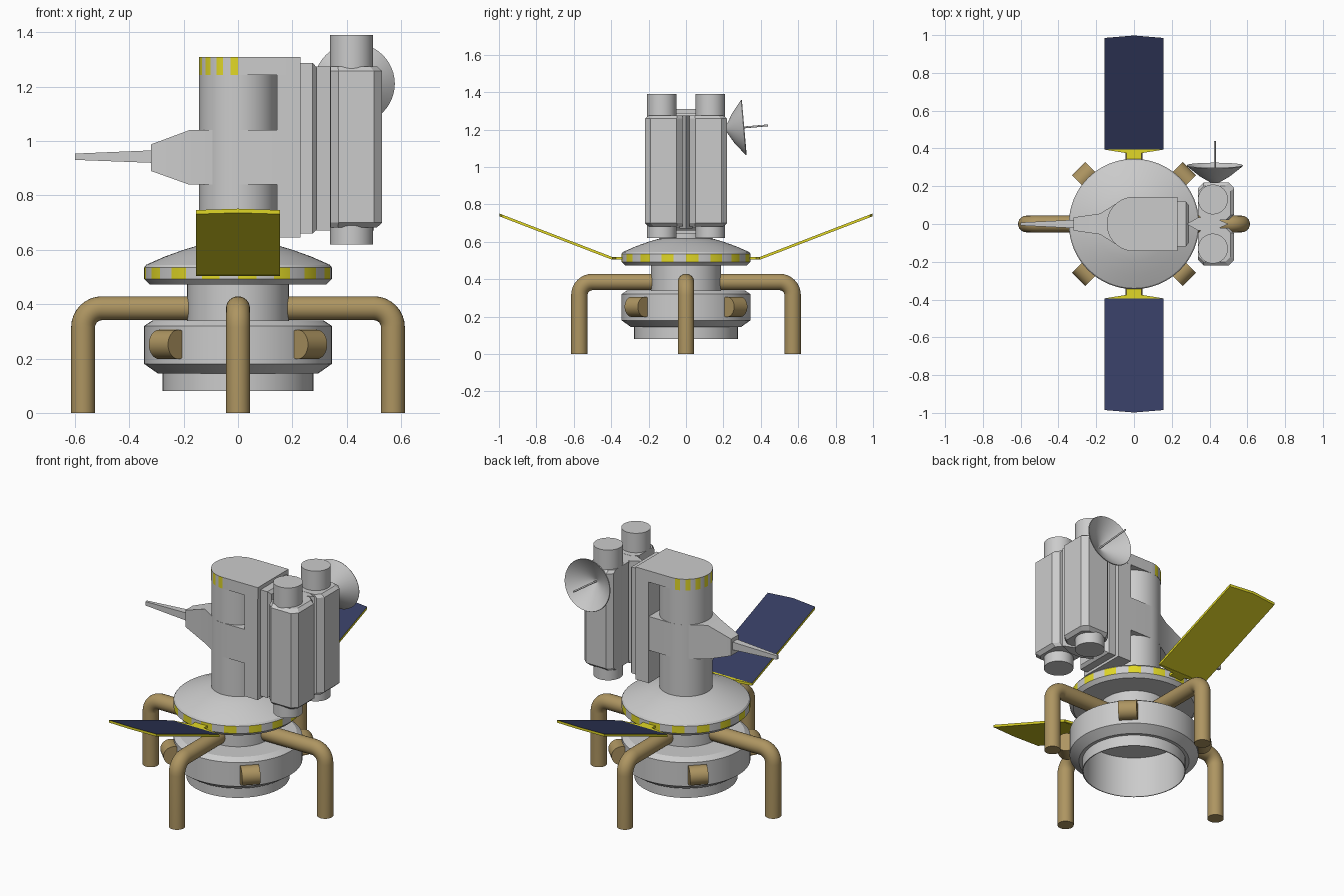
import bpy, bmesh
from math import sin, cos, pi, radians

if "Cube" in bpy.data.objects:
    bpy.data.objects.remove(bpy.data.objects["Cube"])


def material(name, rgb):
    m = bpy.data.materials.new(name)
    m.diffuse_color = (*rgb, 1)
    m.use_nodes = True
    m.node_tree.nodes["Principled BSDF"].inputs["Base Color"].default_value = m.diffuse_color
    return m


GREY = material("grey", (0.55, 0.55, 0.55))
YELLOW = material("yellow", (0.75, 0.68, 0.02))
TAN = material("tan", (0.42, 0.30, 0.12))
BLUE = material("dark_blue", (0.035, 0.045, 0.12))


def loft(name, sections, mats=(GREY,), pick=None, top_mat=0):
    """Skin a list of equal-length point loops and cap both ends."""
    bm = bmesh.new()
    rings = [[bm.verts.new(p) for p in s] for s in sections]
    n = len(rings[0])
    for i in range(len(rings) - 1):
        for j in range(n):
            k = (j + 1) % n
            f = bm.faces.new((rings[i][j], rings[i][k], rings[i + 1][k], rings[i + 1][j]))
            if pick:
                f.material_index = pick(i, j)
    bm.faces.new(rings[0])
    bm.faces.new(rings[-1]).material_index = top_mat
    bmesh.ops.recalc_face_normals(bm, faces=bm.faces)
    me = bpy.data.meshes.new(name)
    bm.to_mesh(me)
    bm.free()
    for m in mats:
        me.materials.append(m)
    me.shade_smooth()
    me.set_sharp_from_angle(angle=radians(25))
    ob = bpy.data.objects.new(name, me)
    bpy.context.collection.objects.link(ob)
    return ob


def lathe(name, profile, n=64, center=(0, 0), **kw):
    cx, cy = center
    return loft(name, [[(cx + r * cos(2 * pi * j / n), cy + r * sin(2 * pi * j / n), z)
                        for j in range(n)] for r, z in profile], **kw)


def prism(name, outline, z0, z1, **kw):
    return loft(name, [[(x, y, z) for x, y in outline] for z in (z0, z1)], **kw)


def along_x(name, stations):
    """Rectangular cross-sections given as (x, half width, low z, high z)."""
    return loft(name, [[(x, -w, a), (x, w, a), (x, w, b), (x, -w, b)] for x, w, a, b in stations])


# Base drum, hollow from below, and neck
lathe("base_drum", [(0.272, 0.32), (0.272, 0.08), (0.277, 0.08), (0.277, 0.145), (0.295, 0.145),
                    (0.345, 0.18), (0.345, 0.32), (0.315, 0.34)])
lathe("neck", [(0.187, 0.33), (0.187, 0.48)])

# Domed disc with striped rim
lathe("striped_disc", [(0.18, 0.472), (0.325, 0.472), (0.345, 0.492), (0.345, 0.535), (0.338, 0.545),
                       (0.27, 0.575), (0.20, 0.60), (0.15, 0.615), (0.12, 0.62)],
      mats=(GREY, YELLOW), pick=lambda i, j: int(i == 2 and (j // 2) % 2 == 0))

# Four bent tube legs
R, BEND, LX, LZ = 0.044, 0.07, 0.57, 0.385
path = [(0.15, LZ, 0)]
path += [(LX - BEND + BEND * sin(a), LZ - BEND + BEND * cos(a), a)
         for a in [pi / 2 * i / 8 for i in range(9)]]
path += [(LX, 0, pi / 2)]
for q in range(4):
    leg = loft(f"leg_{q + 1}", [[(x + R * cos(t) * sin(a), R * sin(t), z + R * cos(t) * cos(a))
                                 for t in [2 * pi * k / 24 for k in range(24)]]
                                for x, z, a in path], mats=(TAN,))
    leg.rotation_euler.z = q * pi / 2

# Four sideways tan canisters on the drum
for q in range(4):
    can = loft(f"side_canister_{q + 1}", [[(0.36 + 0.054 * cos(t), y, 0.252 + 0.054 * sin(t))
                                           for t in [2 * pi * k / 32 for k in range(32)]]
                                          for y in (-0.05, 0.05)], mats=(TAN,))
    can.rotation_euler.z = pi / 4 + q * pi / 2

# Central column with frame
lathe("column", [(0.143, 0.58), (0.143, 1.245)])


def d_outline(r, x_end):
    arc = [(r * cos(pi / 2 + pi * k / 32), r * sin(pi / 2 + pi * k / 32)) for k in range(33)]
    return arc + [(x_end, -r), (x_end, r)]


prism("striped_cap", d_outline(0.144, 0.23), 1.243, 1.31, mats=(GREY, YELLOW),
      pick=lambda i, j: int(j < 32 and (j // 2) % 2 == 1))
prism("middle_band", d_outline(0.1435, 0.16), 0.84, 1.04)
along_x("back_slab", [(0.143, 0.1438, 0.645, 1.30), (0.2298, 0.1438, 0.645, 1.30)])
along_x("back_plate", [(0.22, 0.118, 0.66, 1.288), (0.275, 0.118, 0.66, 1.288),
                       (0.29, 0.10, 0.675, 1.27)])

# Tapered arm and boom
along_x("arm_block", [(-0.05, 0.125, 0.84, 1.04), (-0.09, 0.111, 0.84, 1.04),
                      (-0.18, 0.055, 0.84, 1.04), (-0.32, 0.035, 0.89, 0.988)])
along_x("boom", [(-0.315, 0.022, 0.92, 0.966), (-0.60, 0.008, 0.931, 0.954)])

# Twin equipment pods joined by a spine
prism("pod_spine", [(0.28, 0), (0.34, 0.035), (0.42, 0.035), (0.50, 0), (0.42, -0.035), (0.34, -0.035)],
      0.672, 1.274)
C = 0.03
X0, X1, Y0, Y1 = 0.34, 0.53, 0.02, 0.22
OCT = [(X0 + C, Y0), (X1 - C, Y0), (X1, Y0 + C), (X1, Y1 - C),
       (X1 - C, Y1), (X0 + C, Y1), (X0, Y1 - C), (X0, Y0 + C)]
for side, s in (("front", -1), ("rear", 1)):
    loft(f"{side}_pod", [[(X0 + (x - X0) * k, s * (Y0 + (y - Y0) * k), z) for x, y in OCT]
                         for z, k in ((0.682, 0.9), (0.70, 1), (1.258, 1), (1.275, 0.9))])
    lathe(f"{side}_pod_cylinder", [(0.079, 0.62), (0.079, 1.39)], n=48, center=(0.418, s * 0.13))

# Dish antenna with feed rod
dish = lathe("dish", [(0.015, 0), (0.08, 0.038), (0.149, 0.093), (0.147, 0.097),
                      (0.08, 0.047), (0.01, 0.012)], n=48)
rod = lathe("dish_feed_rod", [(0.005, 0.008), (0.005, 0.225)], n=12)
for ob in (dish, rod):
    ob.location = (0.428, 0.215, 1.203)
    ob.rotation_euler.x = radians(-85)

# Solar panels with hinge plates
PANEL = [(-0.155, 0.395), (0.155, 0.395), (0.155, 0.985), (0, 0.998), (-0.155, 0.985)]
HINGE = [(-0.04, 0.30), (0.04, 0.30), (0.04, 0.375), (0.15, 0.393), (0.15, 0.402),
         (-0.15, 0.402), (-0.04, 0.375)]
HINGE.insert(6, (-0.15, 0.393))
for side, s in (("front", -1), ("rear", 1)):
    loft(f"{side}_solar_panel", [[(x, s * y, 0.513 + (y - 0.4) * 0.385 + d) for x, y in PANEL]
                                 for d in (-0.007, 0.008)], mats=(YELLOW, BLUE), top_mat=1)
    prism(f"{side}_panel_hinge", [(x, s * y) for x, y in HINGE], 0.505, 0.519, mats=(YELLOW,))
